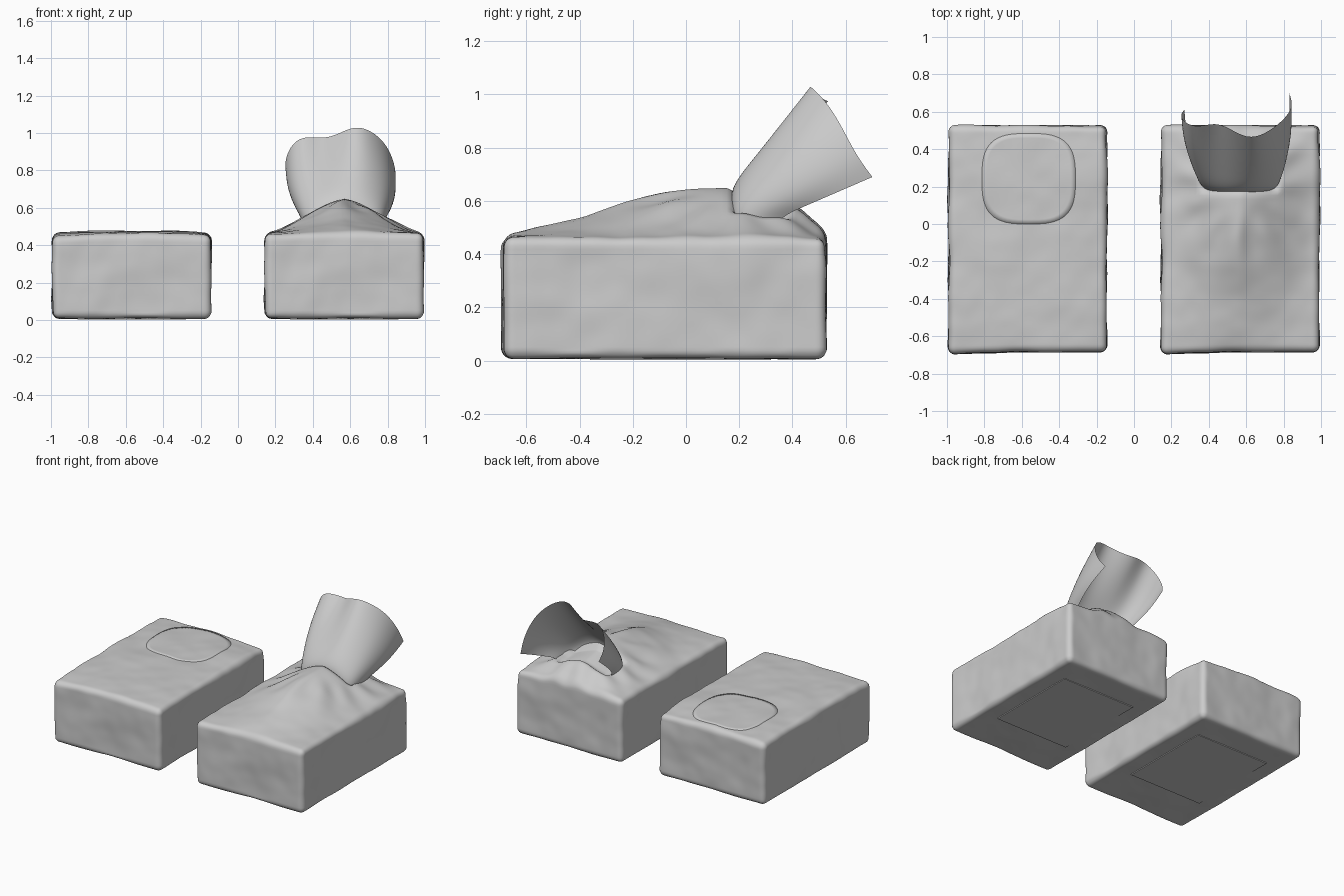
import bpy, bmesh, math
from mathutils import Vector, noise

if "Cube" in bpy.data.objects:
    bpy.data.objects.remove(bpy.data.objects["Cube"])

HX, Y0, Y1, ZB, ZT, R = 0.422, -0.682, 0.525, 0.008, 0.462, 0.035
YC, HY = (Y0 + Y1) / 2, (Y1 - Y0) / 2
ZC, HZ = (ZB + ZT) / 2, (ZT - ZB) / 2
RIDGE = [(-0.70, 0.0), (-0.6, 0.03), (-0.4, 0.075), (-0.2, 0.14), (0, 0.18),
         (0.15, 0.19), (0.3, 0.16), (0.42, 0.125), (0.5, 0.03), (0.6, 0.0)]


def ridge(y):
    for (a, p), (b, q) in zip(RIDGE, RIDGE[1:]):
        if a <= y <= b:
            return p + (q - p) * (y - a) / (b - a)
    return 0.0


def smooth(t):
    t = max(0, min(1, t))
    return t * t * (3 - 2 * t)


def bulge(x, y, opened):
    """Extra height of the top film, x local to the pack."""
    u = min(1, abs(x) / HX)
    if not opened:
        v = min(1, abs(y - YC) / HY)
        return 0.012 * (1 - u ** 4) * (1 - v ** 4) - 0.012 * (u * v) ** 2
    w = 0.3 * (1 + math.cos(math.pi * u)) + 0.4 * (1 - u)
    # average neighbouring samples to soften the ridge line
    h = sum(ridge(y + d) for d in (-0.04, -0.02, 0, 0.02, 0.04)) / 5 * w
    # radiating creases around the opening
    dx, dy = x, y - 0.2
    d = math.hypot(dx, dy)
    crease = math.sin(11 * math.atan2(dy, dx) + 1)
    h += 0.009 * crease * smooth((d - 0.15) / 0.15) * (1 - smooth((d - 0.3) / 0.3)) * (1 - u ** 3)
    # sunken opening behind the lip
    inside = smooth((y - 0.165) / 0.03) * (1 - smooth((y - 0.34) / 0.06)) * (1 - smooth((abs(x) - 0.17) / 0.05))
    return h - 0.045 * inside


def shape(p, opened):
    """Turn a point of the unit cube into a point of the wrinkled soft pack."""
    p = Vector([0.5 * c + 0.5 * math.sin(c * math.pi / 2) for c in p])
    p = Vector((p.x * HX, p.y * HY, p.z * HZ))
    q = Vector([max(-h + R, min(h - R, c)) for c, h in zip(p, (HX, HY, HZ))])
    n = (p - q).normalized()
    p = q + n * R
    wrinkle = noise.noise(p * 4.5) * 0.010 + noise.noise(p * 11) * 0.003
    if p.z < -HZ + 0.03:
        wrinkle *= 0.5
    p += n * wrinkle
    # front left corner sags outward
    if p.y < 0:
        p.y -= 0.012 * smooth((-p.x) / HX) * (-p.y / HY) ** 4
    p += Vector((0, YC, ZC))
    p.z += smooth((p.z - 0.38) / 0.06) * bulge(p.x, p.y, opened)
    return p


def finish(name, bm, x=0.0):
    bmesh.ops.recalc_face_normals(bm, faces=bm.faces)
    me = bpy.data.meshes.new(name)
    bm.to_mesh(me)
    bm.free()
    me.shade_smooth()
    ob = bpy.data.objects.new(name, me)
    ob.location.x = x
    bpy.context.collection.objects.link(ob)
    return ob


def pack(name, x, opened):
    bm = bmesh.new()
    counts = (52, 72, 28)
    for axis in range(3):
        a, b = [i for i in range(3) if i != axis]
        for side in (-1, 1):
            grid = []
            for i in range(counts[a] + 1):
                row = []
                for j in range(counts[b] + 1):
                    c = [0, 0, 0]
                    c[axis], c[a], c[b] = side, 2 * i / counts[a] - 1, 2 * j / counts[b] - 1
                    row.append(bm.verts.new(shape(c, opened)))
                grid.append(row)
            for r, s in zip(grid, grid[1:]):
                for j in range(len(r) - 1):
                    bm.faces.new((r[j], s[j], s[j + 1], r[j + 1]))
    bmesh.ops.remove_doubles(bm, verts=bm.verts, dist=0.0002)
    finish(name, bm, x)


def bottom_label(name, x):
    bm = bmesh.new()
    bmesh.ops.create_cube(bm, size=1)
    for v in bm.verts:
        v.co = Vector((v.co.x * 0.58, v.co.y * 0.68 - 0.02, v.co.z * 0.006 + 0.005))
    ob = finish(name, bm, x)
    ob.data.shade_flat()


# Two soft packs with a label underneath each
pack("closed_pack", -0.568, False)
pack("open_pack", 0.568, True)
bottom_label("closed_pack_bottom_label", -0.568)
bottom_label("open_pack_bottom_label", 0.568)

# Perforated opening patch on the closed pack, following its top
bm = bmesh.new()
rings, segs, rows = 10, 56, []
for k in range(1, rings + 2):
    f = min(k, rings) / rings
    row = []
    for s in range(segs):
        t = 2 * math.pi * s / segs
        c, d = math.cos(t), math.sin(t)
        px = 0.25 * f * math.copysign(abs(c) ** 0.65, c) + 0.005
        py = 0.242 * f * math.copysign(abs(d) ** 0.65, d) + 0.242
        p = Vector((px, py - YC, HZ))
        z = ZT + bulge(px, py, False) + noise.noise(p * 4.5) * 0.010 + noise.noise(p * 11) * 0.003
        row.append(bm.verts.new((px, py, z + (0.002 if k <= rings else -0.004))))
    rows.append(row)
bm.faces.new(rows[0])
for r, q in zip(rows, rows[1:]):
    for s in range(segs):
        n = (s + 1) % segs
        bm.faces.new((r[s], q[s], q[n], r[n]))
finish("perforated_patch", bm, -0.568)

# Tissue: curled sheet lofted from the opening to its free edge
base = [(.355, .33, .53), (.345, .25, .525), (.355, .19, .54), (.39, .165, .575),
        (.46, .158, .625), (.53, .158, .645), (.60, .158, .645), (.67, .158, .625),
        (.74, .165, .58), (.775, .19, .55), (.785, .25, .53), (.775, .33, .53)]
edge = [(.27, .61, .75), (.245, .585, .82), (.27, .54, .92), (.34, .515, .985),
        (.44, .545, .97), (.52, .505, .985), (.60, .46, 1.03), (.68, .47, 1.03),
        (.77, .53, .97), (.825, .585, .88), (.85, .64, .77), (.83, .70, .69)]
bm = bmesh.new()
rows = []
for t in (-0.25, 0.0, 0.3, 0.65, 1.0):
    row = []
    for b, e in zip(base, edge):
        b, e = Vector(b), Vector(e)
        if t < 0:
            p = b + Vector(((0.565 - b.x) * 0.08, 0.02, -0.09))
        else:
            p = b.lerp(e, t)
            p.x += 0.10 * t * (1 - t) * (p.x - 0.56) / 0.25
        row.append(bm.verts.new(p))
    rows.append(row)
for r, s in zip(rows, rows[1:]):
    for j in range(len(r) - 1):
        bm.faces.new((r[j], r[j + 1], s[j + 1], s[j]))
tissue = finish("tissue", bm)
sub = tissue.modifiers.new("smooth", 'SUBSURF')
sub.levels = sub.render_levels = 3
sub.boundary_smooth = 'PRESERVE_CORNERS'
